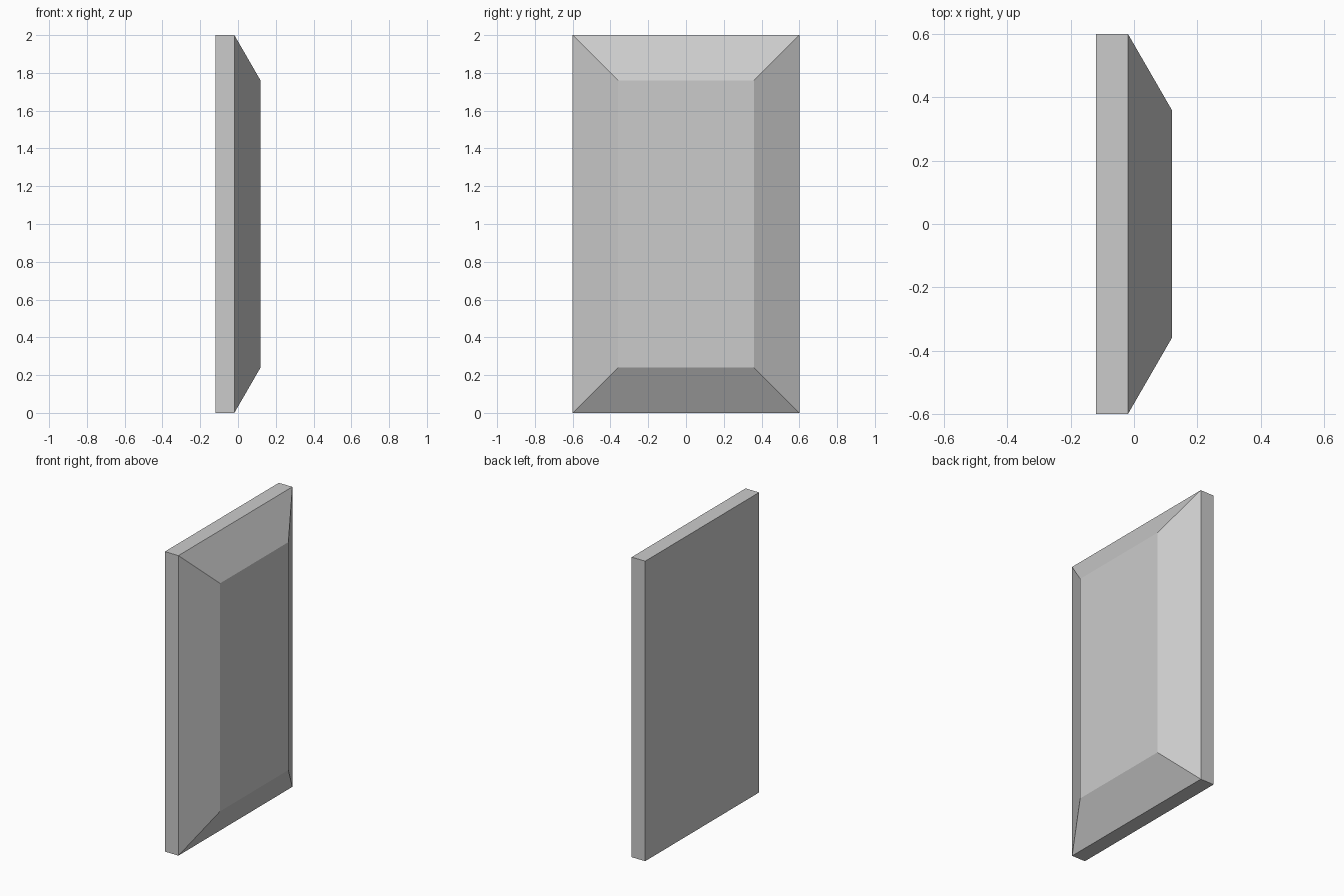
import bpy, bmesh, math

if "Cube" in bpy.data.objects:
    bpy.data.objects.remove(bpy.data.objects["Cube"])

W, H = 1.2, 2.0             # panel width (y) and height (z)
SLAB = 0.1                  # thickness of the flat backing
INSET = 0.24                # width of the sloped border
RISE = INSET * math.tan(math.radians(30))
BACK = -(SLAB + RISE) / 2

bm = bmesh.new()

# Flat backing slab
bmesh.ops.create_cube(bm, size=1)
bmesh.ops.scale(bm, vec=(SLAB, W, H), verts=bm.verts)
bmesh.ops.translate(bm, vec=(BACK + SLAB / 2, 0, H / 2), verts=bm.verts)

# Raised centre field with a sloped border on the +x face
bm.normal_update()
face = max(bm.faces, key=lambda f: f.normal.x)
bmesh.ops.inset_region(bm, faces=[face], thickness=INSET, use_even_offset=True)
bmesh.ops.translate(bm, vec=(RISE, 0, 0), verts=face.verts)

bmesh.ops.recalc_face_normals(bm, faces=bm.faces)
mesh = bpy.data.meshes.new("bevelled_panel")
bm.to_mesh(mesh)
bm.free()
panel = bpy.data.objects.new("bevelled_panel", mesh)
bpy.context.collection.objects.link(panel)
